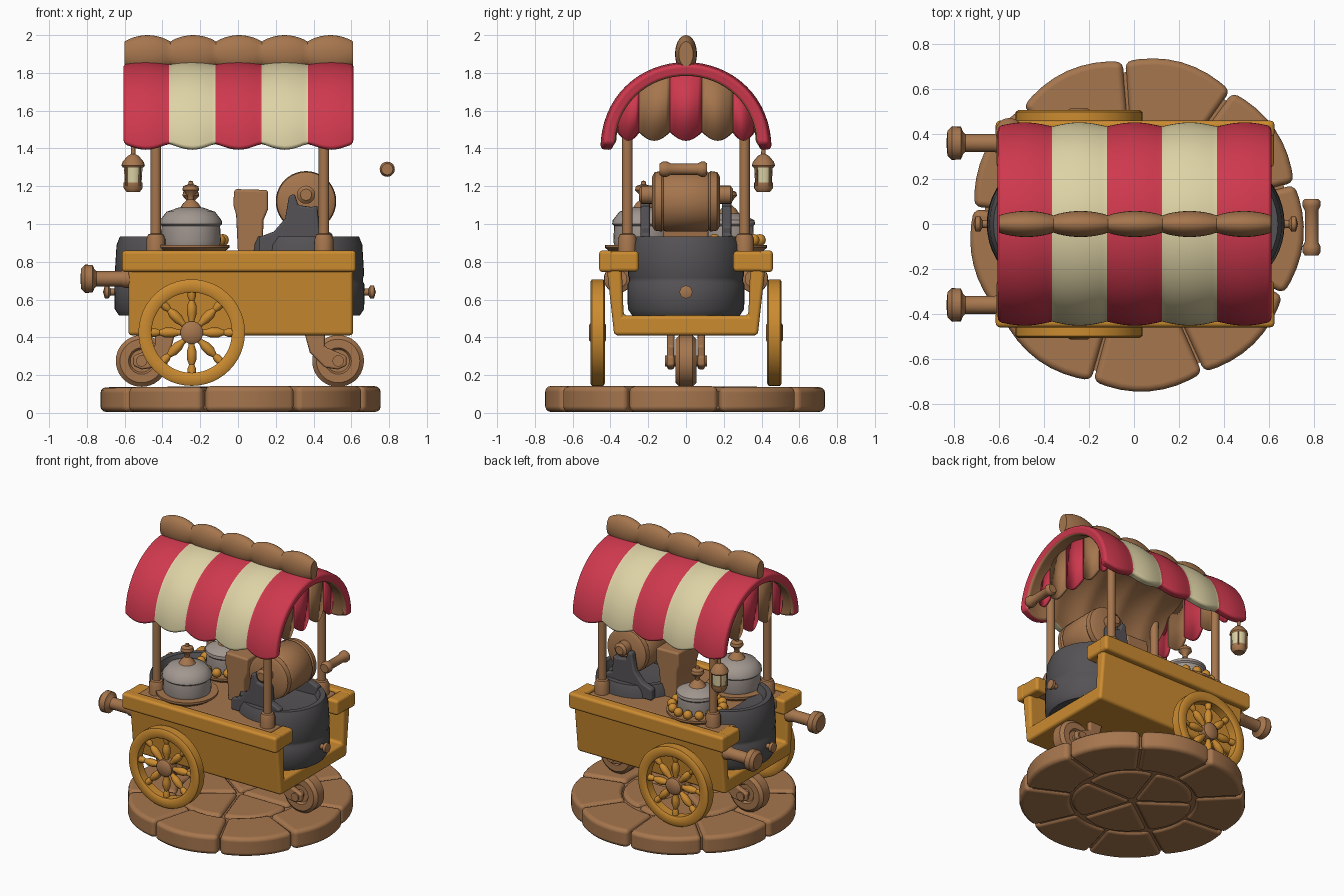
import bpy, bmesh, math, random
from mathutils import Matrix, Vector

if "Cube" in bpy.data.objects:
    bpy.data.objects.remove(bpy.data.objects["Cube"])
random.seed(4)
pi = math.pi

def material(name, c):
    m = bpy.data.materials.new(name)
    m.diffuse_color = (*c, 1)
    m.use_nodes = True
    m.node_tree.nodes["Principled BSDF"].inputs["Base Color"].default_value = m.diffuse_color
    return m
BROWN = material("brown wood", (0.38, 0.18, 0.075))
ORANGE = material("orange wood", (0.60, 0.26, 0.03))
RED = material("red cloth", (0.62, 0.04, 0.075))
CREAM = material("cream cloth", (0.73, 0.65, 0.38))
DARK = material("dark iron", (0.09, 0.085, 0.09))
GREY = material("grey metal", (0.36, 0.31, 0.28))

def finish(name, bm, mats, bevel=0, angle=40, normals=True):
    if normals:
        bmesh.ops.recalc_face_normals(bm, faces=bm.faces)
    me = bpy.data.meshes.new(name)
    bm.to_mesh(me)
    bm.free()
    for m in mats:
        me.materials.append(m)
    me.shade_smooth()
    me.set_sharp_from_angle(angle=math.radians(angle))
    ob = bpy.data.objects.new(name, me)
    bpy.context.collection.objects.link(ob)
    if bevel:
        add_bevel(ob, bevel)
    return ob

def add_bevel(ob, w):
    b = ob.modifiers.new("round", 'BEVEL')
    b.width, b.segments, b.limit_method = w, 3, 'ANGLE'
    b.angle_limit = math.radians(35)
    b.harden_normals = True

AX = {'X': Matrix.Rotation(pi / 2, 4, 'Y'), 'Y': Matrix.Rotation(-pi / 2, 4, 'X'), 'Z': Matrix()}

def lathe(name, prof, loc, mat, axis='Z', n=32, closed=False, mtx=None, clip=None):
    """Spin (radius, height) points around an axis placed at loc."""
    bm = bmesh.new()
    M = Matrix.Translation(loc) @ (mtx if mtx is not None else AX[axis])
    rings = [[bm.verts.new(M @ Vector((r * math.cos(2 * pi * k / n), r * math.sin(2 * pi * k / n), z)))
              for k in range(n)] for r, z in prof]
    pairs = list(zip(rings, rings[1:])) + ([(rings[-1], rings[0])] if closed else [])
    for a, b in pairs:
        for k in range(n):
            bm.faces.new((a[k], a[(k + 1) % n], b[(k + 1) % n], b[k]))
    bmesh.ops.remove_doubles(bm, verts=bm.verts, dist=1e-5)
    if clip is not None:
        bmesh.ops.bisect_plane(bm, geom=bm.verts[:] + bm.edges[:] + bm.faces[:], plane_co=(clip, 0, 0),
                               plane_no=(1, 0, 0), clear_outer=True)
        bmesh.ops.holes_fill(bm, edges=[e for e in bm.edges if e.is_boundary])
    return finish(name, bm, [mat])

def prism(name, pts, axis, lo, hi, mat, bevel=0):
    """Extrude a 2D outline along axis 0, 1 or 2."""
    bm = bmesh.new()
    def put(p, h):
        v = list(p)
        v.insert(axis, h)
        return bm.verts.new(v)
    a, b = [put(p, lo) for p in pts], [put(p, hi) for p in pts]
    bm.faces.new(a)
    bm.faces.new(b)
    for k in range(len(pts)):
        j = (k + 1) % len(pts)
        bm.faces.new((a[k], a[j], b[j], b[k]))
    return finish(name, bm, [mat], bevel)

def box(name, x, y, z, mat, bevel=0.015):
    return prism(name, [(x[0], y[0]), (x[1], y[0]), (x[1], y[1]), (x[0], y[1])], 2, z[0], z[1], mat, bevel)

# paved base: ring of stones, middle stones, filler core
def stone(name, r0, r1, a0, a1, top):
    pts = []
    for k in range(9):
        f = k / 8
        a = a0 + (a1 - a0) * f
        r = r1 + 0.022 * math.sin(pi * f)
        pts.append((0.01 + r * math.cos(a), r * math.sin(a)))
    for k in range(5 if r0 > 0.05 else 1):
        a = a1 + (a0 - a1) * k / 4 if r0 > 0.05 else (a0 + a1) / 2
        pts.append((0.01 + r0 * math.cos(a), r0 * math.sin(a)))
    prism(name, pts, 2, 0.005, top, BROWN, 0.03)
for k in range(9):
    a = 2 * pi * k / 9 + 0.25
    stone("outer_stone", 0.41, 0.725, a + 0.008, a + 2 * pi / 9 - 0.008, 0.14 + random.uniform(-0.005, 0.003))
for k in range(5):
    a = 2 * pi * k / 5
    stone("inner_stone", 0.01, 0.385, a + 0.015, a + 2 * pi / 5 - 0.015, 0.14)
lathe("base_core", [(0, 0.02), (0.68, 0.02), (0.68, 0.115), (0, 0.115)], (0.01, 0, 0), BROWN)

# cart body with open ends, rims and deck
prism("cart_body", [(-0.38, 0.41), (0.38, 0.41), (0.42, 0.77), (0.34, 0.77), (0.33, 0.515), (-0.33, 0.515),
                    (-0.34, 0.77), (-0.42, 0.77)], 0, -0.58, 0.61, ORANGE, 0.02)
box("deck", (-0.55, 0.52), (-0.38, 0.38), (0.78, 0.85), BROWN)
for s in (-1, 1):
    y0, y1 = sorted((s * 0.385, s * 0.46))
    box("side_rim", (-0.615, 0.625), (y0, y1), (0.745, 0.86), ORANGE, 0.02)
    y0, y1 = sorted((s * 0.25, s * 0.455))
    for x0, x1 in ((-0.612, -0.52), (0.53, 0.622)):
        box("corner_rim", (x0, x1), (y0, y1), (0.748, 0.857), ORANGE, 0.02)
    # push handles
    lathe("push_handle", [(0, 0), (0.048, 0), (0.048, 0.03), (0.04, 0.05), (0.04, 0.18), (0.05, 0.19), (0.073, 0.2),
                          (0.075, 0.24), (0.055, 0.26), (0, 0.265)], (-0.57, s * 0.36, 0.71), BROWN,
          mtx=Matrix.Rotation(-pi / 2, 4, 'Y'), n=24)

    # large spoked wheel
    c = Vector((-0.245, s * 0.468, 0.425))
    lathe("wheel_rim", [(0.213, -0.03), (0.225, -0.038), (0.27, -0.038), (0.282, -0.03), (0.282, 0.03),
                        (0.27, 0.038), (0.225, 0.038), (0.213, 0.03)], c, ORANGE, 'Y', 48, True)
    lathe("wheel_hub", [(0, -0.045), (0.04, -0.045), (0.06, -0.03), (0.06, 0.03), (0.04, 0.045), (0, 0.045)],
          c, BROWN, 'Y', 24)
    for k in range(8):
        lathe("wheel_spoke", [(0.016, 0.04), (0.016, 0.07), (0.026, 0.1), (0.026, 0.14), (0.014, 0.17),
                              (0.022, 0.19), (0.022, 0.22)], c, ORANGE, n=12,
              mtx=Matrix.Rotation(k * pi / 4, 4, 'Y'))

# small end wheels with forks
for s, cx in ((1, 0.53), (-1, -0.51)):
    lathe("end_wheel", [(0, -0.04), (0.06, -0.04), (0.07, -0.055), (0.115, -0.055), (0.137, -0.035), (0.137, 0.035),
                        (0.115, 0.055), (0.07, 0.055), (0.06, 0.04), (0, 0.04)], (cx, 0, 0.275), BROWN, 'Y', 36)
    lathe("end_axle", [(0, -0.11), (0.03, -0.11), (0.03, 0.11), (0, 0.11)], (cx, 0, 0.275), BROWN, 'Y', 16)
    arm = [(-0.18, 0.43), (-0.07, 0.43), (-0.07, 0.35), (0.0, 0.32), (0.045, 0.3), (0.045, 0.25), (0, 0.23),
           (-0.07, 0.24), (-0.15, 0.32)]
    for y in (-0.1, 0.062):
        prism("wheel_fork", [(cx + s * x, z) for x, z in arm], 1, y, y + 0.038, BROWN, 0.012)

# iron fire drums with knobs
drum = [(0, 0.515), (0.285, 0.515), (0.308, 0.55), (0.31, 0.68), (0.302, 0.695), (0.302, 0.715), (0.308, 0.73),
        (0.298, 0.89), (0.28, 0.935), (0.245, 0.935), (0.225, 0.89), (0, 0.87)]
lathe("right_drum", drum, (0.36, 0, 0), DARK, n=48)
lathe("left_drum", drum, (-0.345, 0, 0), DARK, n=48, clip=-0.42)
for s, x in ((1, 0.66), (-1, -0.645)):
    lathe("drum_knob", [(0, 0), (0.018, 0), (0.018, 0.03), (0.034, 0.04), (0.034, 0.06), (0, 0.07)], (x, 0, 0.64),
          BROWN, mtx=Matrix.Rotation(s * pi / 2, 4, 'Y'), n=16)

# roller with brackets, axle and loose crank handle
lathe("roller", [(0, -0.18), (0.13, -0.18), (0.155, -0.165), (0.16, -0.13), (0.152, -0.12), (0.16, -0.11), (0.16, 0.11),
                 (0.152, 0.12), (0.16, 0.13), (0.155, 0.165), (0.13, 0.18), (0, 0.18)], (0.36, 0, 1.12), BROWN, 'Y', 40)
lathe("roller_axle", [(0, -0.25), (0.03, -0.25), (0.048, -0.235), (0.048, 0.235), (0.03, 0.25), (0, 0.25)],
      (0.36, 0, 1.155), BROWN, 'Y', 20)
for y in (-0.24, 0.19):
    prism("roller_bracket", [(0.11, 0.85), (0.11, 0.93), (0.19, 0.96), (0.25, 1.03), (0.27, 1.15), (0.3, 1.16),
                             (0.32, 1.1), (0.39, 1.09), (0.42, 1.1), (0.43, 0.98), (0.5, 0.95), (0.5, 0.85)],
          1, y, y + 0.05, DARK, 0.012)
lathe("crank_handle", [(0, -0.14), (0.03, -0.14), (0.04, -0.125), (0.04, -0.1), (0.03, -0.08), (0.03, 0.06),
                       (0.04, 0.08), (0.04, 0.1), (0.03, 0.112), (0, 0.112)], (0.79, 0, 1.29), BROWN, 'Y', 20)

# box grinder
prism("grinder_box", [(0, 0.84), (0.13, 0.84), (0.135, 1.02), (0.16, 1.08), (0.16, 1.18), (-0.02, 1.185), (-0.025, 1.1),
                      (-0.01, 1.05)], 1, -0.12, 0.12, BROWN, 0.015)

# covered pots on plates, the back one ringed with buns
finial = [(0.06, 0), (0.04, 0.03), (0.016, 0.05), (0.018, 0.07), (0.045, 0.1), (0.04, 0.12), (0.014, 0.13),
          (0.012, 0.145), (0, 0.15)]
for y, r, top in ((-0.225, 0.16, 1.09), (0.225, 0.135, 1.06)):
    x = -0.25
    lathe("plate", [(0, 0.84), (0.16, 0.84), (0.205, 0.875), (0.205, 0.89), (0, 0.89)], (x, y, 0), BROWN)
    lathe("pot", [(r * 0.95, 0.88), (r, 0.91), (r * 0.97, 0.99), (r * 1.04, 1.0), (r * 1.02, 1.02),
                  (r * 0.8, top - 0.025), (r * 0.4, top - 0.003), (0, top)], (x, y, 0), GREY)
    lathe("pot_finial", finial, (x, y, top - 0.01), BROWN, n=20)
for k in range(14):
    a = 2 * pi * k / 14
    lathe("bun", [(0.032 * math.sin(t * pi / 6), -0.032 * math.cos(t * pi / 6)) for t in range(7)],
          (-0.25 + 0.17 * math.cos(a), 0.225 + 0.17 * math.sin(a), 0.915), ORANGE, n=12)

# posts
for x in (-0.435, 0.455):
    for y in (-0.31, 0.31):
        lathe("post", [(0, 0.83), (0.05, 0.83), (0.05, 0.92), (0.04, 0.945), (0.028, 0.95), (0.028, 1.68), (0, 1.68)],
              (x, y, 0), BROWN, n=20)

# striped canopy: puffed stripes over an arch, brown lining
NU, NV = 60, 32
bm = bmesh.new()
g = []
for i in range(NU + 1):
    s = abs(math.sin(pi * 5 * i / NU))
    row = []
    for j in range(NV + 1):
        a = 2 * j / NV - 1
        t = math.radians(90 * a)
        row.append(bm.verts.new((-0.61 + 1.225 * i / NU, (0.435 + 0.018 * s) * math.sin(t),
                                 1.425 + (0.42 + 0.012 * s) * math.cos(t) - 0.03 * s * a ** 4)))
    g.append(row)
for i in range(NU):
    for j in range(NV):
        f = bm.faces.new((g[i][j], g[i + 1][j], g[i + 1][j + 1], g[i][j + 1]))
        f.material_index = (i // 12) % 2
canopy = finish("canopy", bm, [RED, CREAM, BROWN], normals=False, angle=60)
so = canopy.modifiers.new("thickness", 'SOLIDIFY')
so.thickness, so.offset, so.material_offset = 0.065, -1, 2
add_bevel(canopy, 0.022)

# scalloped end curtains under the canopy
for x in (-0.5, 0.51):
    bm = bmesh.new()
    edges = [-0.36, -0.25, -0.085, 0.085, 0.25, 0.36]
    for k in range(5):
        cols = []
        for i in range(9):
            y = edges[k] + (edges[k + 1] - edges[k]) * i / 8
            p = math.sin(pi * i / 8)
            top = 1.42 + 0.38 * math.sqrt(1 - (y / 0.4) ** 2)
            cols.append([bm.verts.new((x + math.copysign(0.015 * p, x), y, z)) for z in (1.49 - 0.05 * p, top)])
        for a, b in zip(cols, cols[1:]):
            bm.faces.new((a[0], b[0], b[1], a[1])).material_index = k % 2
    ob = finish("end_curtain", bm, [RED, BROWN], normals=False)
    ob.modifiers.new("thickness", 'SOLIDIFY').thickness = 0.02

# lobed ridge roll
prof = [(0, 0)] + [(0.066 + 0.034 * abs(math.sin(pi * k / 10)) ** 0.8, 1.21 * k / 50) for k in range(51)] + [(0, 1.21)]
lathe("ridge_roll", prof, (-0.6, 0, 1.9), BROWN, mtx=Matrix.Diagonal((1, 0.58, 1, 1)) @ AX['X'], n=28)

# hanging lantern
L = (-0.555, 0.41, 0)
lathe("lantern_glass", [(0, 1.21), (0.044, 1.21), (0.05, 1.31), (0, 1.31)], L, CREAM, n=16)
lathe("lantern_cap", [(0.055, 1.3), (0.062, 1.31), (0.055, 1.33), (0.03, 1.36), (0.012, 1.37), (0.01, 1.44), (0, 1.44)],
      L, BROWN, n=16)
lathe("lantern_foot", [(0, 1.17), (0.035, 1.17), (0.05, 1.19), (0.05, 1.22), (0, 1.22)], L, BROWN, n=16)
for k in range(4):
    a = pi / 4 + k * pi / 2
    lathe("lantern_bar", [(0.006, 1.2), (0.006, 1.31)], (L[0] + 0.05 * math.cos(a), L[1] + 0.05 * math.sin(a), 0),
          BROWN, n=8)
